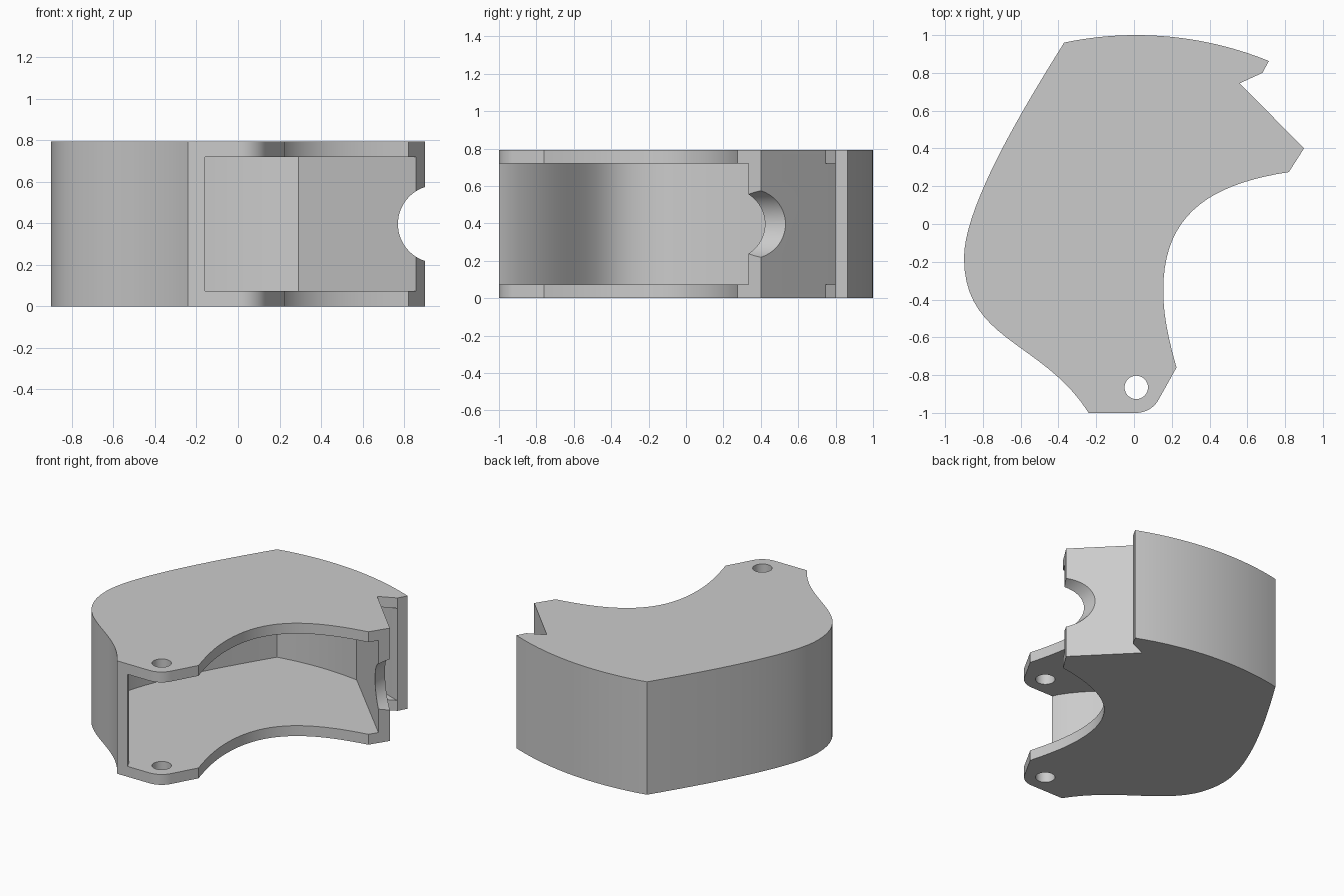
import bpy, bmesh, math
from mathutils import Vector
from mathutils.geometry import interpolate_bezier

old = bpy.data.objects.get("Cube")
if old:
    bpy.data.objects.remove(old)

HEIGHT, PLATE, WALL = 0.793, 0.073, 0.075
PIVOT = Vector((0.012, -0.865))
OUTER_R = 1.865
INNER_R = OUTER_R - WALL

grey = bpy.data.materials.new("plain_grey")
grey.use_nodes = True
colour = (0.6, 0.6, 0.6, 1)
grey.diffuse_color = colour
grey.node_tree.nodes["Principled BSDF"].inputs["Base Color"].default_value = colour


def bezier(a, b, c, d, n=20):
    return [p.to_2d() for p in interpolate_bezier(*(Vector(q).to_3d() for q in (a, b, c, d)), n)]


def arc(radius, start, end, n=24):
    """Points around the pivot between two angles."""
    return [PIVOT + radius * Vector((math.cos(t), math.sin(t)))
            for t in (start + (end - start) * i / n for i in range(n + 1))]


def angle(x, y):
    return math.atan2(y - PIVOT.y, x - PIVOT.x)


def prism(name, outline, z0, z1):
    """Upright solid from a closed outline."""
    bm = bmesh.new()
    face = bm.faces.new([bm.verts.new((p[0], p[1], z0)) for p in outline])
    top = bmesh.ops.extrude_face_region(bm, geom=[face])["geom"]
    bmesh.ops.translate(bm, vec=(0, 0, z1 - z0),
                        verts=[v for v in top if isinstance(v, bmesh.types.BMVert)])
    bmesh.ops.recalc_face_normals(bm, faces=bm.faces)
    mesh = bpy.data.meshes.new(name)
    bm.to_mesh(mesh)
    bm.free()
    mesh.materials.append(grey)
    obj = bpy.data.objects.new(name, mesh)
    bpy.context.collection.objects.link(obj)
    return obj


def cut(target, cutter):
    cutter.hide_render = True
    mod = target.modifiers.new("cut", "BOOLEAN")
    mod.operation, mod.solver, mod.object = "DIFFERENCE", "EXACT", cutter
    bpy.ops.object.select_all(action="DESELECT")
    target.select_set(True)
    bpy.context.view_layer.objects.active = target
    bpy.ops.object.modifier_apply(modifier=mod.name)
    bpy.data.objects.remove(cutter)


# Outer profile, counter-clockwise
back_left, left_end = (-0.37, 0.96), (-0.24, -1)
side = bezier(back_left, (-0.57, 0.64), (-0.9, 0.1), (-0.9, -0.18))
side += bezier((-0.9, -0.18), (-0.9, -0.62), (-0.48, -0.62), left_end)[1:]
lug = arc(0.135, -math.pi / 2, math.radians(-29), 8)
mouth = bezier((0.225, -0.76), (0.18, -0.6), (0.155, -0.48), (0.155, -0.35))
mouth += bezier((0.155, -0.35), (0.155, 0.05), (0.40, 0.21), (0.82, 0.275))[1:]
tip, notch, lip = (0.9, 0.4), (0.56, 0.745), (0.68, 0.80)
back = arc(OUTER_R, angle(0.715, 0.865), angle(*back_left))
housing = prism("housing", side + lug + mouth + [tip, notch, lip] + back[:-1], 0, HEIGHT)

# Inner cavity, open at the front and right
inner = []
for i, p in enumerate(side):
    d = (side[min(i + 1, len(side) - 1)] - side[max(i - 1, 0)]).normalized()
    q = p + WALL * Vector((-d.y, d.x))
    if (q - PIVOT).length < INNER_R - 0.01:
        inner.append(q)
inner.append(inner[-1] + 2 * (inner[-1] - inner[-2]) + Vector((0.02, -0.1)))
inner_back = arc(INNER_R, angle(0.29, 0.90), angle(-0.323, 0.893))
cavity = prism("cavity_cutter", inner + [(1.3, -1.3), (1.3, -0.11)] + inner_back,
               PLATE, HEIGHT - PLATE)
cut(housing, cavity)

# Slot between the rear shell and the diagonal wall
slot_back = arc(INNER_R, angle(*lip), angle(0.42, 0.88), 8)
slot = prism("slot_cutter", [notch, (0.72, 0.72), lip] + slot_back[1:],
             PLATE, HEIGHT - PLATE)
cut(housing, slot)

# Pivot holes through both plates
hole = prism("hole_cutter", arc(0.062, 0, math.tau, 32)[:-1], -0.1, HEIGHT + 0.1)
cut(housing, hole)

# Round opening in the edge of the diagonal wall
bpy.ops.mesh.primitive_cylinder_add(vertices=64, radius=0.187, depth=0.6,
                                    location=(0.957, 0.45, HEIGHT / 2),
                                    rotation=(math.pi / 2, 0, 0))
port = bpy.context.object
port.name = "port_cutter"
port.data.materials.append(grey)
cut(housing, port)

housing.select_set(True)
bpy.context.view_layer.objects.active = housing
bpy.ops.object.shade_smooth_by_angle(angle=math.radians(25))
